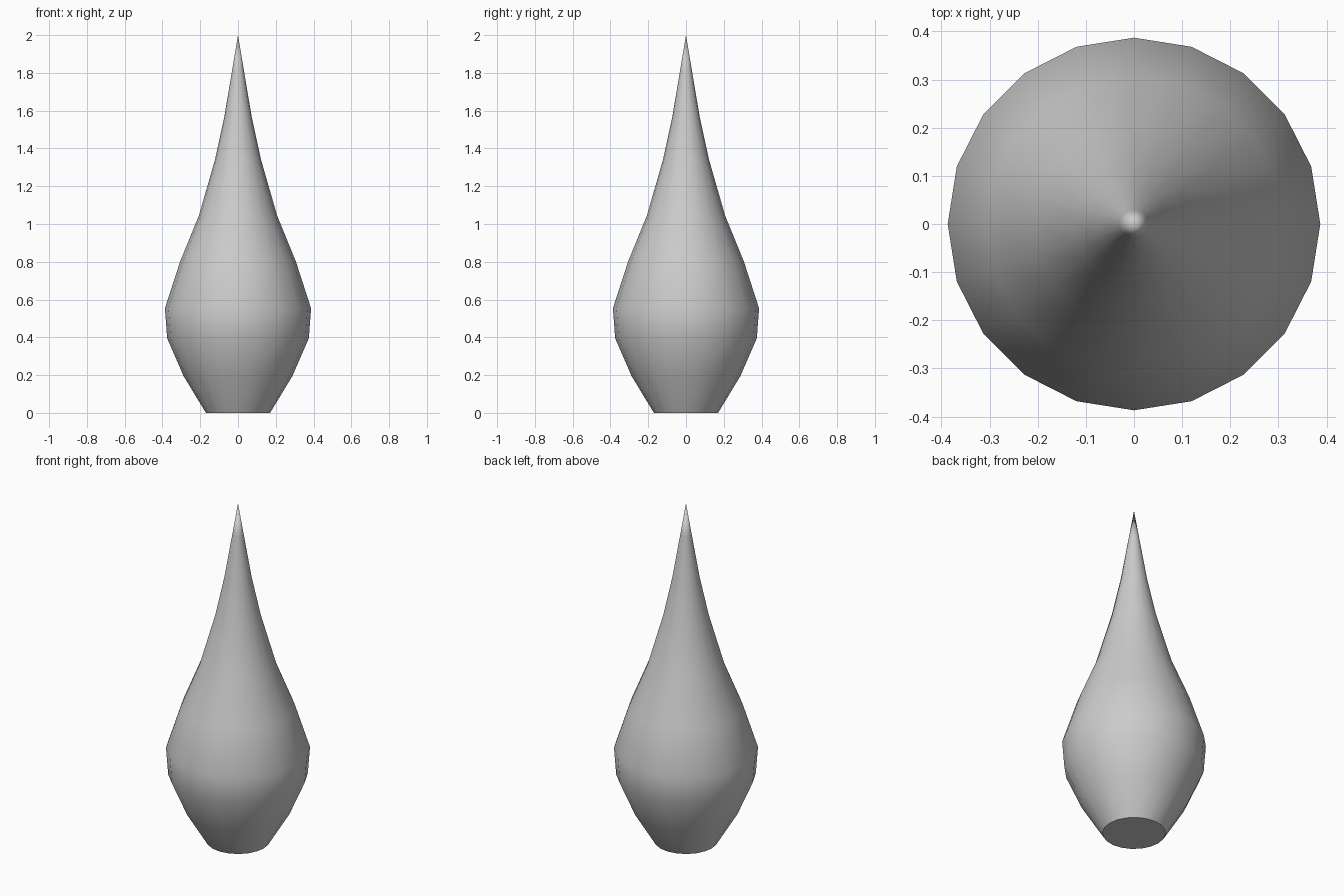
import bpy, bmesh, math

if "Cube" in bpy.data.objects:
    bpy.data.objects.remove(bpy.data.objects["Cube"])

SIDES = 20
# teardrop profile: (radius, height)
PROFILE = [(0.17, 0.0), (0.288, 0.195), (0.375, 0.395), (0.387, 0.553), (0.307, 0.80),
           (0.207, 1.045), (0.122, 1.34), (0.073, 1.565), (0.03, 1.82)]

bm = bmesh.new()
# rings of the turned body
rings = []
for r, z in PROFILE:
    rings.append([bm.verts.new((r * math.cos(2 * math.pi * i / SIDES),
                                r * math.sin(2 * math.pi * i / SIDES), z))
                  for i in range(SIDES)])
for low, high in zip(rings, rings[1:]):
    for i in range(SIDES):
        j = (i + 1) % SIDES
        bm.faces.new((low[i], low[j], high[j], high[i]))

# pointed tip and flat base
tip = bm.verts.new((0, 0, 2.0))
for i in range(SIDES):
    bm.faces.new((rings[-1][i], rings[-1][(i + 1) % SIDES], tip))
bm.faces.new(rings[0][::-1])

mesh = bpy.data.meshes.new("teardrop_body")
bm.to_mesh(mesh)
bm.free()
body = bpy.data.objects.new("teardrop_body", mesh)
bpy.context.collection.objects.link(body)

# smooth sides, sharp base rim
bpy.context.view_layer.objects.active = body
body.select_set(True)
bpy.ops.object.shade_smooth_by_angle(angle=math.radians(40))
